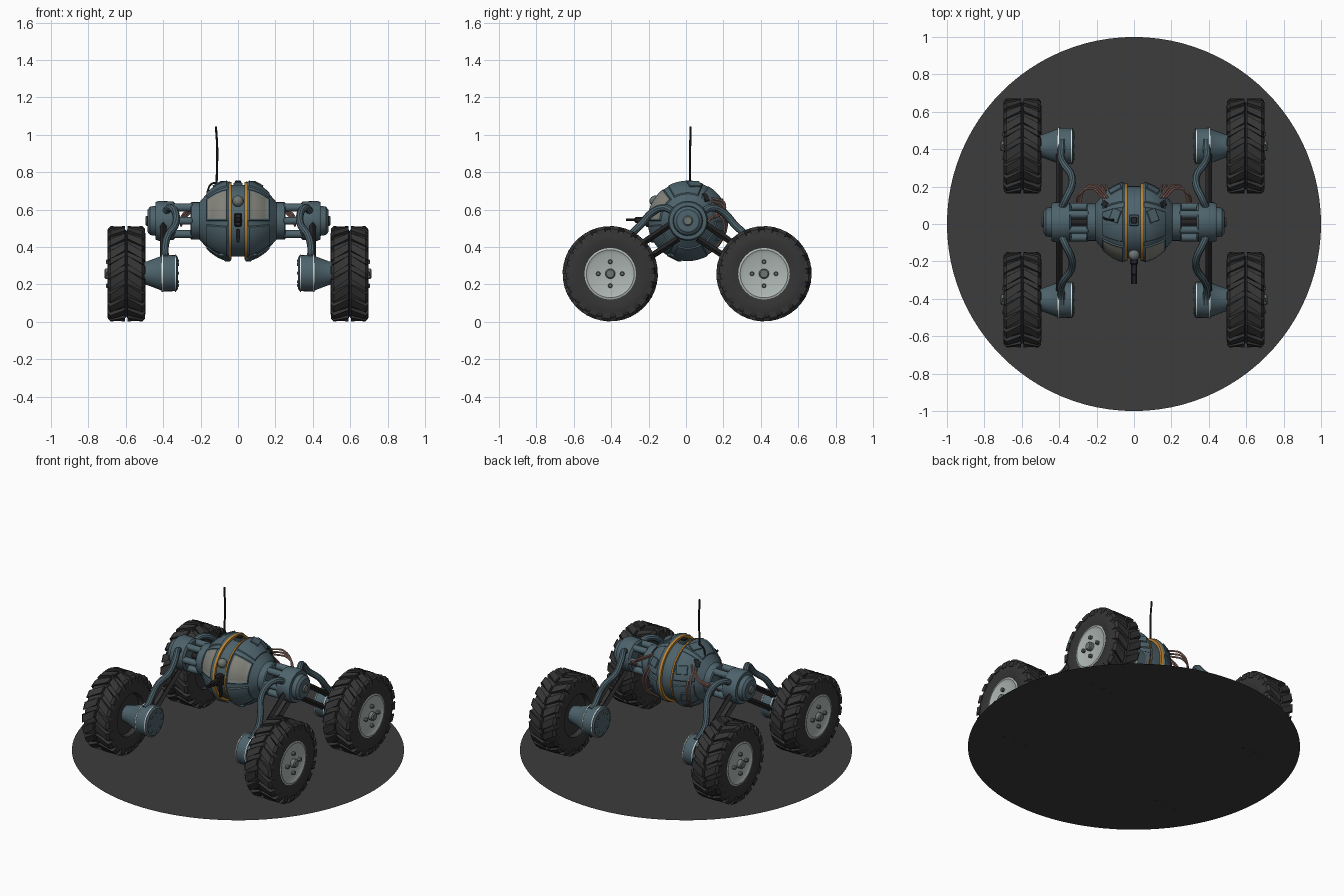
import bpy, bmesh, math
from mathutils import Vector, Matrix

if "Cube" in bpy.data.objects:
    bpy.data.objects.remove(bpy.data.objects["Cube"])


def material(name, r, g, b):
    m = bpy.data.materials.new(name)
    m.use_nodes = True
    m.diffuse_color = (r, g, b, 1)
    m.node_tree.nodes["Principled BSDF"].inputs["Base Color"].default_value = (r, g, b, 1)
    return m


BLUE = material("blue grey paint", .075, .125, .15)
GROUND = material("charcoal ground", .045, .045, .045)
RUBBER = material("tyre rubber", .035, .035, .035)
HUB = material("pale hub metal", .42, .47, .45)
GREY = material("dull metal", .16, .18, .17)
ORANGE = material("orange trim", .5, .23, .03)
GLASS = material("beige window", .23, .23, .20)
PINK = material("pink cable", .36, .19, .16)
WHITE = material("white line", .75, .8, .8)
BLACK = material("black metal", .018, .018, .02)
made = []
CY, CZ = .01, .54            # body axis
TAU = math.tau


def add(name, bm, *mats):
    me = bpy.data.meshes.new(name)
    bm.to_mesh(me)
    bm.free()
    for m in mats:
        me.materials.append(m)
    ob = bpy.data.objects.new(name, me)
    bpy.context.collection.objects.link(ob)
    made.append(ob)
    return ob


def spin(profile, segs, pos, sx):
    """Revolve (x, radius) points about the x axis; sx mirrors."""
    bm = bmesh.new()
    rings = [[bm.verts.new((pos[0] + sx * x, pos[1] - r * math.cos(TAU * i / segs),
                            pos[2] + r * math.sin(TAU * i / segs))) for i in range(segs)]
             for x, r in profile]
    for a, b in zip(rings, rings[1:]):
        for i in range(segs):
            j = (i + 1) % segs
            bm.faces.new((a[i], a[j], b[j], b[i]))
    bmesh.ops.remove_doubles(bm, verts=bm.verts, dist=1e-5)
    bmesh.ops.recalc_face_normals(bm, faces=bm.faces)
    return bm


def lathe(name, profile, mat, pos=(0, CY, CZ), sx=1, segs=32):
    return add(name, spin(profile, segs, pos, sx), mat)


def cyl(name, x0, x1, r, mat, pos=(0, CY, CZ), sx=1, segs=16):
    b = min(.006, r * .3)
    return lathe(name, [(x0, 0), (x0, r - b), (x0 + b, r), (x1 - b, r), (x1, r - b), (x1, 0)],
                 mat, pos, sx, segs)


def tube(name, pts, r, mat, sides=2):
    cu = bpy.data.curves.new(name, 'CURVE')
    cu.dimensions = '3D'
    cu.bevel_depth, cu.bevel_resolution, cu.use_fill_caps = r, sides, True
    sp = cu.splines.new('BEZIER')
    sp.bezier_points.add(len(pts) - 1)
    for p, co in zip(sp.bezier_points, pts):
        p.co = co
        p.handle_left_type = p.handle_right_type = 'AUTO'
    tmp = bpy.data.objects.new(name, cu)
    bpy.context.collection.objects.link(tmp)
    bpy.context.view_layer.update()
    ev = tmp.evaluated_get(bpy.context.evaluated_depsgraph_get())
    bm = bmesh.new()
    bm.from_mesh(ev.to_mesh())
    bpy.data.objects.remove(tmp)
    ob = add(name, bm, mat)
    return ob


def box(name, pos, size, mat, normal=(0, 0, 1)):
    bm = bmesh.new()
    q = Vector(normal).to_track_quat('Z', 'Y').to_matrix().to_4x4()
    bmesh.ops.create_cube(bm, size=1, matrix=Matrix.Translation(pos) @ q @ Matrix.Diagonal((*size, 1)))
    bmesh.ops.bevel(bm, geom=bm.edges, offset=min(size) * .2, segments=1, affect='EDGES')
    return add(name, bm, mat)


def tread(name, pos, sx, count=20):
    """Chevron lugs wrapped round the tyre shoulder on both halves."""
    section = [(.007, .23), (.007, .255), (.085, .255), (.099, .24), (.102, .208), (.09, .208)]
    bm = bmesh.new()
    for half in (-1, 1):
        for k in range(count):
            ends = []
            for w in (-.095, .095):
                row = []
                for x, r in section:
                    a = TAU * k / count + w + 2.6 * min(x, .085)
                    row.append(bm.verts.new((pos[0] + sx * half * x, pos[1] + r * math.cos(a),
                                             pos[2] + r * math.sin(a))))
                ends.append(row)
            n = len(section)
            for i in range(n):
                j = (i + 1) % n
                bm.faces.new((ends[0][i], ends[0][j], ends[1][j], ends[1][i]))
            bm.faces.new(ends[0])
            bm.faces.new(ends[1])
    bmesh.ops.recalc_face_normals(bm, faces=bm.faces)
    add(name, bm, RUBBER)


# Ground disc
disc = bmesh.new()
bmesh.ops.create_circle(disc, cap_ends=True, segments=96, radius=1,
                        matrix=Matrix.Translation((0, 0, .004)))
add("ground_disc", disc, GROUND)

# Central body band, trim rings
lathe("body_core", [(-.06, 0), (-.06, .19), (-.03, .192), (.03, .192), (.06, .19), (.06, 0)], BLUE, segs=48)

SHELL = [(.048, 0), (.048, .206), (.054, .211), (.08, .203), (.11, .189), (.14, .168),
         (.168, .143), (.19, .118), (.21, .095), (.21, 0)]
for sx, side in ((1, "left"), (-1, "right")):
    lathe(side + "_trim_ring", [(.035, .18), (.035, .207), (.048, .21), (.048, .18)], ORANGE, sx=sx, segs=48)

    # Half shell with raised panels; the upper front panel is the window
    bm = spin(SHELL, 48, (0, CY, CZ), sx)
    groups = [[] for _ in range(6)]
    for f in bm.faces:
        c = f.calc_center_median()
        seg = int((math.atan2(c.z - CZ, CY - c.y) % TAU) / TAU * 48)
        if .054 < abs(c.x) < .168 and seg % 8 != 7:
            groups[seg // 8].append(f)
    for k, faces in enumerate(groups):
        bmesh.ops.inset_region(bm, faces=faces, thickness=.005, depth=.006, use_even_offset=True)
        if k == 0:
            bmesh.ops.inset_region(bm, faces=faces, thickness=.006, depth=-.004, use_even_offset=True)
            for f in faces:
                f.material_index = 1
    add(side + "_body_shell", bm, BLUE, GLASS)

    # Small hatches and vents on the shell
    for deg, x, r, tilt, size, mat in ((100, .10, .199, .45, (.07, .055, .012), BLUE),
                                       (152, .10, .199, .45, (.07, .055, .012), BLUE),
                                       (128, .155, .157, .75, (.03, .05, .01), BLACK),
                                       (205, .12, .188, .55, (.05, .06, .012), BLUE),
                                       (290, .07, .207, .2, (.035, .08, .02), BLUE)):
        a = math.radians(deg)
        n = Vector((sx * math.sin(tilt), -math.cos(a) * math.cos(tilt), math.sin(a) * math.cos(tilt)))
        box(side + "_shell_hatch", (sx * x, CY - r * math.cos(a), CZ + r * math.sin(a)), size, mat, n)

    # Collar, open cage of rods, shoulder drum and end cap
    cyl(side + "_collar", .19, .255, .1, BLUE, sx=sx, segs=32)
    for k in range(6):
        a = TAU * k / 6
        cyl(side + "_cage_rod", .24, .35, .021, BLUE,
            (0, CY + .082 * math.cos(a), CZ + .082 * math.sin(a)), sx, 12)
    cyl(side + "_cage_core", .2, .36, .018, BLACK, sx=sx)
    lathe(side + "_shoulder_drum", [(.335, 0), (.335, .09), (.345, .103), (.425, .107), (.44, .1),
                                    (.442, .08), (.47, .076), (.483, .06), (.487, 0)], BLUE, sx=sx)
    cyl(side + "_end_button", .48, .495, .027, GREY, sx=sx)

    # Cable bundles at the back
    for k in range(3):
        d = .014 * k
        tube(side + "_upper_cable", [(sx * (.14 + d), .14, .66 - d), (sx * (.2 + d), .205 - d / 2, .635 - d),
                                     (sx * (.265 + d), .185 - d, .575), (sx * (.29 + d / 2), .09, .54 - d)],
             .006, PINK)
    for k in range(2):
        d = .022 * k
        tube(side + "_lower_cable", [(sx * (.13 + d), .16, .6), (sx * (.15 + d), .205, .52),
                                     (sx * (.14 + d), .185, .43), (sx * (.1 + d), .12, .37)], .006, PINK)

    for sy, end in ((-1, "front"), (1, "rear")):
        tag = f"{side}_{end}_"
        wy = .006 + sy * .411
        hub = (sx * .597, wy, .257)

        # Wheel
        lathe(tag + "tyre", [(-.06, 0), (-.06, .13), (-.09, .137), (-.098, .17), (-.098, .215), (-.085, .236),
                             (-.006, .238), (0, .228), (.006, .238), (.085, .236), (.098, .215),
                             (.098, .17), (.09, .137), (.07, .13), (.06, 0)], RUBBER, hub, sx, 48)
        tread(tag + "tread", hub, sx)
        lathe(tag + "hub", [(.06, 0), (.06, .138), (.092, .138), (.095, .128), (.086, .11), (.09, 0)],
              HUB, hub, sx)
        cyl(tag + "hub_cap", .08, .118, .027, GREY, hub, sx)
        for k in range(4):
            a = TAU * k / 4
            cyl(tag + "wheel_bolt", .08, .108, .012, GREY,
                (hub[0], wy + .064 * math.cos(a), hub[2] + .064 * math.sin(a)), sx, 8)

        # Drive motor with pale rings
        motor = (0, wy, .26)
        lathe(tag + "motor", [(.322, 0), (.322, .085), (.33, .096), (.405, .098), (.415, .09),
                              (.49, .062), (.55, .05), (.55, 0)], BLUE, motor, sx)
        for x in (.331, .402):
            lathe(tag + "motor_ring", [(x, .09), (x, .1), (x + .007, .1), (x + .007, .09)], WHITE, motor, sx)
        for k in range(8):
            a = TAU * k / 8
            cyl(tag + "motor_bolt", .315, .325, .008, GREY,
                (0, wy + .065 * math.cos(a), .26 + .065 * math.sin(a)), sx, 8)

        # Curved suspension tube and twin struts
        tube(tag + "suspension_tube", [(sx * x, CY + sy * y, z) for x, y, z in (
            (.385, .08, .59), (.365, .125, .61), (.335, .19, .585), (.335, .25, .52), (.375, .31, .46),
            (.39, .35, .4), (.388, .4, .352), (.388, .44, .34))], .02, BLUE, 3)
        for (y0, z0), (y1, z1) in (((.05, .445), (.36, .245)), ((.08, .53), (.39, .32))):
            tube(tag + "strut", [(sx * .4, CY + sy * y0, z0), (sx * .4, CY + sy * y1, z1)], .017, BLACK, 0)

# Front camera and gun
eye = bmesh.new()
bmesh.ops.create_uvsphere(eye, u_segments=20, v_segments=12, radius=.03,
                          matrix=Matrix.Translation((0, -.165, .645)))
add("camera_eye", eye, GREY)
box("gun_mount", (0, -.195, .545), (.045, .05, .075), BLACK)
box("gun_body", (0, -.235, .545), (.032, .08, .032), BLACK)
for x in (-.009, .009):
    tube("gun_barrel", [(x, -.25, .545), (x, -.32, .545)], .007, BLACK)
box("front_slot", (0, -.18, .46), (.014, .02, .07), BLACK)

# Roof sensor and antenna
box("roof_mount", (0, .02, .735), (.05, .06, .02), BLUE)
box("roof_sensor", (0, .02, .748), (.03, .035, .014), BLACK)
tube("antenna", [(-.115, .02, .71), (-.113, .021, .8), (-.111, .022, .92), (-.118, .025, 1.045)], .006, BLACK)
tube("antenna_lead", [(-.115, .02, .745), (-.145, .025, .735), (-.165, .035, .69)], .005, BLACK)

for ob in made:
    ob.select_set(True)
bpy.context.view_layer.objects.active = made[0]
bpy.ops.object.shade_smooth_by_angle(angle=math.radians(35))
